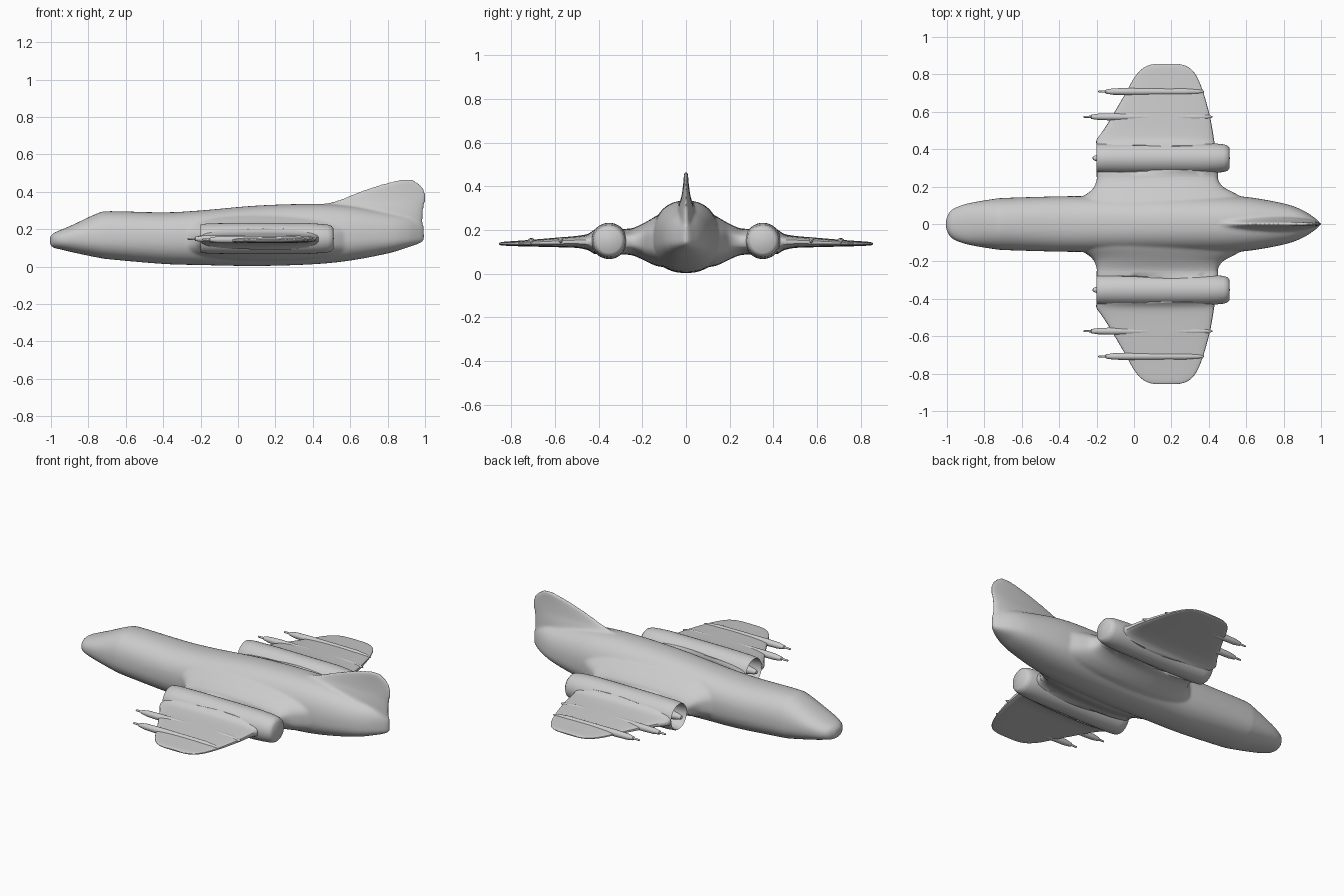
import bpy, bmesh, math

if "Cube" in bpy.data.objects:
    bpy.data.objects.remove(bpy.data.objects["Cube"])


def spow(v, p):
    return math.copysign(abs(v) ** p, v)


def spline(rows, n):
    """Catmull-Rom resampling of station rows."""
    out = []
    for i in range(len(rows) - 1):
        a, b, c, d = (rows[max(0, min(len(rows) - 1, i + k))] for k in (-1, 0, 1, 2))
        for j in range(n):
            t = j / n
            out.append([0.5 * (2 * q + (r - p) * t + (2 * p - 5 * q + 4 * r - s) * t * t
                               + (3 * q - p - 3 * r + s) * t ** 3)
                        for p, q, r, s in zip(a, b, c, d)])
    return out + [list(rows[-1])]


def loft(bm, rings):
    loops = [[bm.verts.new(p) for p in ring] for ring in rings]
    n = len(loops[0])
    for a, b in zip(loops, loops[1:]):
        for i in range(n):
            bm.faces.new((a[i], a[(i + 1) % n], b[(i + 1) % n], b[i]))
    bm.faces.new(loops[0])
    bm.faces.new(loops[-1][::-1])


def finish(name, bm, mirror=True, angle=40):
    bmesh.ops.recalc_face_normals(bm, faces=bm.faces)
    me = bpy.data.meshes.new(name)
    bm.to_mesh(me)
    bm.free()
    ob = bpy.data.objects.new(name, me)
    bpy.context.collection.objects.link(ob)
    bpy.ops.object.select_all(action='DESELECT')
    ob.select_set(True)
    bpy.context.view_layer.objects.active = ob
    bpy.ops.object.shade_smooth_by_angle(angle=math.radians(angle))
    if mirror:
        m = ob.modifiers.new("mirror", 'MIRROR')
        m.use_axis = (False, True, False)
    return ob


def angles(n):
    return [2 * math.pi * i / n for i in range(n)]


def wing_ring(y, le, te, top, bot, p=0.6):
    c, a, m, h = (le + te) / 2, (te - le) / 2, (top + bot) / 2, (top - bot) / 2
    return [(c + a * math.cos(t), y, m + h * spow(math.sin(t), p)) for t in angles(48)]


def lathe(name, profile, y, z, n=32):
    bm = bmesh.new()
    loft(bm, [[(x, y + r * math.cos(t), z + r * math.sin(t)) for t in angles(n)]
              for x, r in profile])
    return finish(name, bm)


# fuselage: x, top, bottom, half width
body = [(-1.005, .16, .115, .025), (-.985, .18, .1, .065), (-.95, .195, .092, .09), (-.88, .225, .075, .112),
        (-.75, .285, .048, .134), (-.68, .296, .038, .14), (-.4, .29, .014, .148),
        (-.2, .30, .008, .15), (.1, .326, .003, .155), (.4, .335, .012, .155),
        (.6, .325, .032, .145), (.8, .29, .07, .11), (.9, .27, .1, .075),
        (.97, .24, .124, .03), (.995, .22, .14, .006)]
bm = bmesh.new()
rings = []
for x, top, bot, w in spline(body, 5):
    zc = .15 if x > -.9 else (top + bot) / 2
    zc = min(max(zc, bot + .01), top - .01)
    rings.append([(x, w * spow(math.cos(t), .87),
                   zc + (top - zc if math.sin(t) > 0 else zc - bot) * spow(math.sin(t), .87))
                  for t in angles(48)])
loft(bm, rings)

# wing roots blending into the fuselage: y, leading, trailing, top, bottom
root = spline([(.09, -.34, .66, .285, .03), (.13, -.30, .60, .268, .034), (.17, -.24, .53, .245, .05),
               (.20, -.213, .475, .228, .065), (.24, -.2, .45, .21, .083), (.275, -.2, .45, .205, .088)], 3)
loft(bm, [wing_ring(-r[0], *r[1:]) for r in reversed(root)] + [wing_ring(*r) for r in root])

# tail fin: z, leading, trailing, half thickness
fin = [(.14, .5, .985, .03), (.2, .4, .987, .05), (.28, .35, .99, .042), (.325, .42, .995, .03),
       (.35, .52, 1.004, .022), (.385, .61, 1.004, .016), (.42, .70, .99, .012),
       (.447, .79, .965, .01), (.466, .87, .935, .007)]
loft(bm, [[((a + b) / 2 + (b - a) / 2 * math.cos(t), h * math.sin(t), z) for t in angles(40)]
          for z, a, b, h in spline(fin, 4)])
hull = finish("fuselage", bm, mirror=False, angle=80)
rm = hull.modifiers.new("blend", 'REMESH')
rm.mode = 'VOXEL'
rm.voxel_size = 0.008
rm.use_smooth_shade = True
sm = hull.modifiers.new("soften", 'SMOOTH')
sm.factor = 0.5
sm.iterations = 8

# wings, stepped back behind the engine intakes
inner = [(.25, -.2, .45, .208, .085), (.277, -.2, .45, .205, .088), (.281, -.06, .45, .205, .088),
         (.419, -.06, .435, .203, .09), (.423, -.2, .433, .2, .092)]
outer = spline([(.423, -.2, .433, .2, .092), (.45, -.2, .428, .182, .108), (.50, -.165, .42, .173, .118),
                (.58, -.115, .405, .166, .121), (.70, -.045, .372, .156, .124),
                (.78, .0, .34, .15, .126), (.825, .038, .308, .147, .128),
                (.847, .075, .272, .144, .130), (.856, .11, .235, .140, .134)], 4)
bm = bmesh.new()
loft(bm, [wing_ring(*r) for r in inner[:-1] + outer])
finish("wings", bm)

# engine nacelles with hollow intakes and centre spikes
lathe("engine_nacelles", [(-.08, .002), (-.08, .06), (-.19, .07), (-.2, .073), (-.195, .077),
                          (-.15, .081), (0, .083), (.38, .082), (.44, .078), (.48, .074),
                          (.5, .067), (.51, .055), (.512, .002)], .352, .15, 48)
lathe("intake_spikes", [(-.222, .002), (-.218, .01), (-.205, .015), (-.16, .024), (-.075, .032)],
      .352, .15)

# wing pods with thin probes
for name, y, x0, x1, z in (("inner_wing_pods", .573, -.27, .42, .148),
                           ("outer_wing_pods", .708, -.192, .375, .144)):
    lathe(name, [(x0, .002), (x0 + .003, .005), (x0 + .038, .006), (x0 + .042, .011),
                 (x0 + .08, .017), (x0 + .15, .019), (x1 - .1, .018), (x1 - .03, .012),
                 (x1, .003)], y, z, 24)
